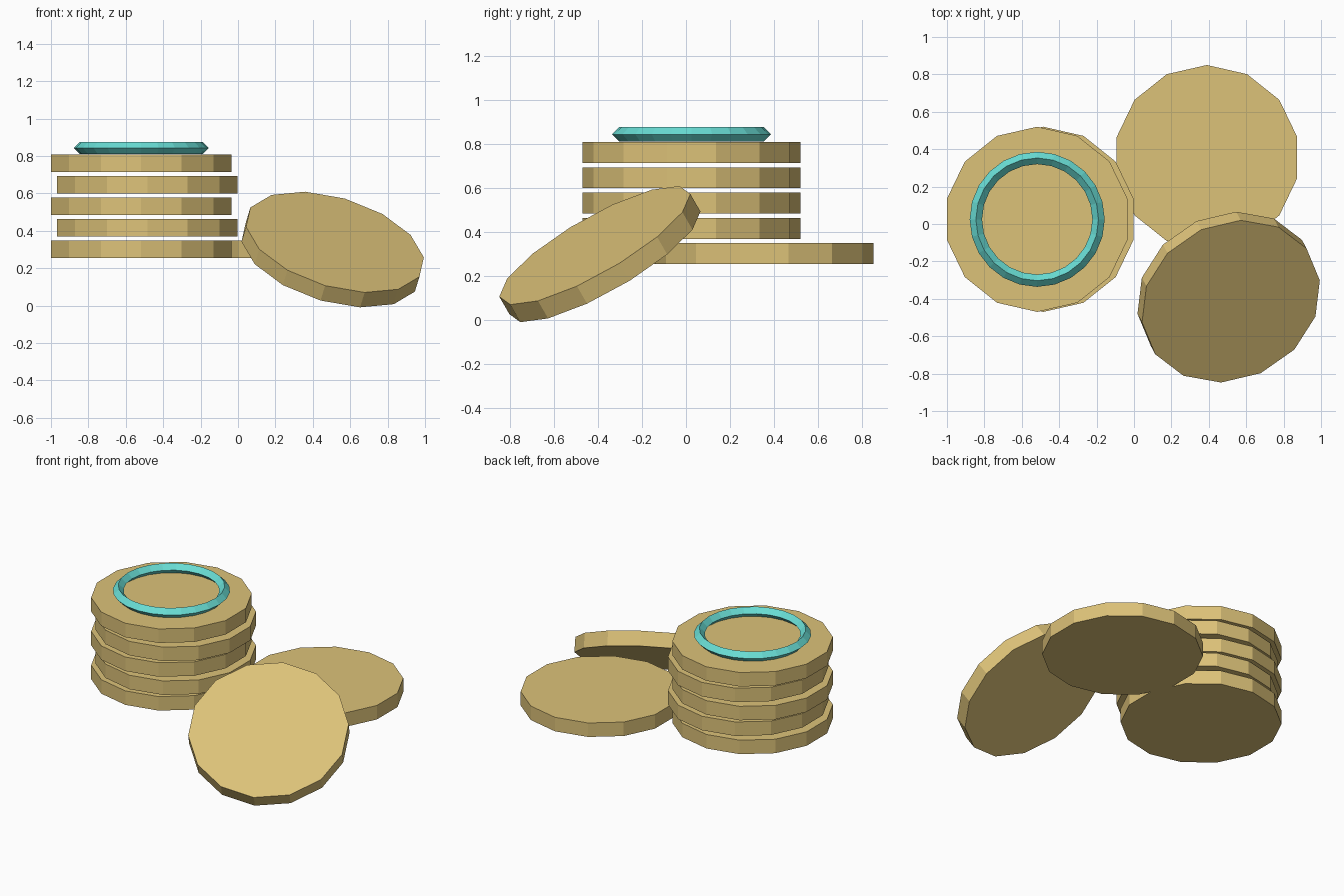
import bpy, bmesh, math
from mathutils import Vector, Matrix

if "Cube" in bpy.data.objects:
    bpy.data.objects.remove(bpy.data.objects["Cube"])

RADIUS, THICK, SIDES = 0.495, 0.095, 14


def material(name, color):
    m = bpy.data.materials.new(name)
    m.diffuse_color = (*color, 1)
    m.use_nodes = True
    m.node_tree.nodes["Principled BSDF"].inputs["Base Color"].default_value = m.diffuse_color
    return m


gold = material("pale gold", (0.72, 0.54, 0.19))
teal = material("turquoise", (0.14, 0.72, 0.66))


def finish(bm, name, mat, matrix):
    bmesh.ops.recalc_face_normals(bm, faces=bm.faces)
    mesh = bpy.data.meshes.new(name)
    bm.to_mesh(mesh)
    bm.free()
    mesh.materials.append(mat)
    ob = bpy.data.objects.new(name, mesh)
    ob.matrix_world = matrix
    bpy.context.collection.objects.link(ob)


def coin(name, matrix):
    """Fourteen-sided disc with a corner on local +y, centred on its origin."""
    bm = bmesh.new()
    rings = []
    for z in (-THICK / 2, THICK / 2):
        rings.append([bm.verts.new((RADIUS * math.sin(math.tau * i / SIDES),
                                    RADIUS * math.cos(math.tau * i / SIDES), z))
                      for i in range(SIDES)])
        bm.faces.new(rings[-1])
    low, high = rings
    for i in range(SIDES):
        j = (i + 1) % SIDES
        bm.faces.new((low[i], low[j], high[j], high[i]))
    finish(bm, name, gold, matrix)


def diamond_ring(name, major, minor, segments, matrix):
    """Torus with a four-sided diamond cross-section."""
    bm = bmesh.new()
    section = [(major + minor, 0), (major, minor), (major - minor, 0), (major, -minor)]
    loops = [[bm.verts.new((r * math.cos(a), r * math.sin(a), z)) for r, z in section]
             for a in (math.tau * i / segments for i in range(segments))]
    for i in range(segments):
        a, b = loops[i], loops[(i + 1) % segments]
        for k in range(4):
            m = (k + 1) % 4
            bm.faces.new((a[k], b[k], b[m], a[m]))
    finish(bm, name, teal, matrix)


# stack of five coins, alternately shifted sideways
for i in range(5):
    x = -0.5175 if i % 2 == 0 else -0.485
    coin(f"stacked_coin_{i + 1}", Matrix.Translation((x, 0.025, 0.302 + 0.1148 * i)))

# flat coin behind, level with the bottom of the stack
coin("flat_coin", Matrix.Translation((0.39, 0.355, 0.302)))

# tilted coin leaning in front
y_axis = Vector((0.106, 0.875, 0.470)).normalized()
normal = Vector((0.26, -0.46, 0.85))
x_axis = y_axis.cross(normal).normalized()
z_axis = x_axis.cross(y_axis)
rotation = Matrix((x_axis, y_axis, z_axis)).transposed().to_4x4()
coin("leaning_coin", Matrix.Translation((0.506, -0.391, 0.3)) @ rotation)

# turquoise ring lying on the top coin
diamond_ring("top_ring", 0.328, 0.033, 24, Matrix.Translation((-0.5175, 0.025, 0.843)))
